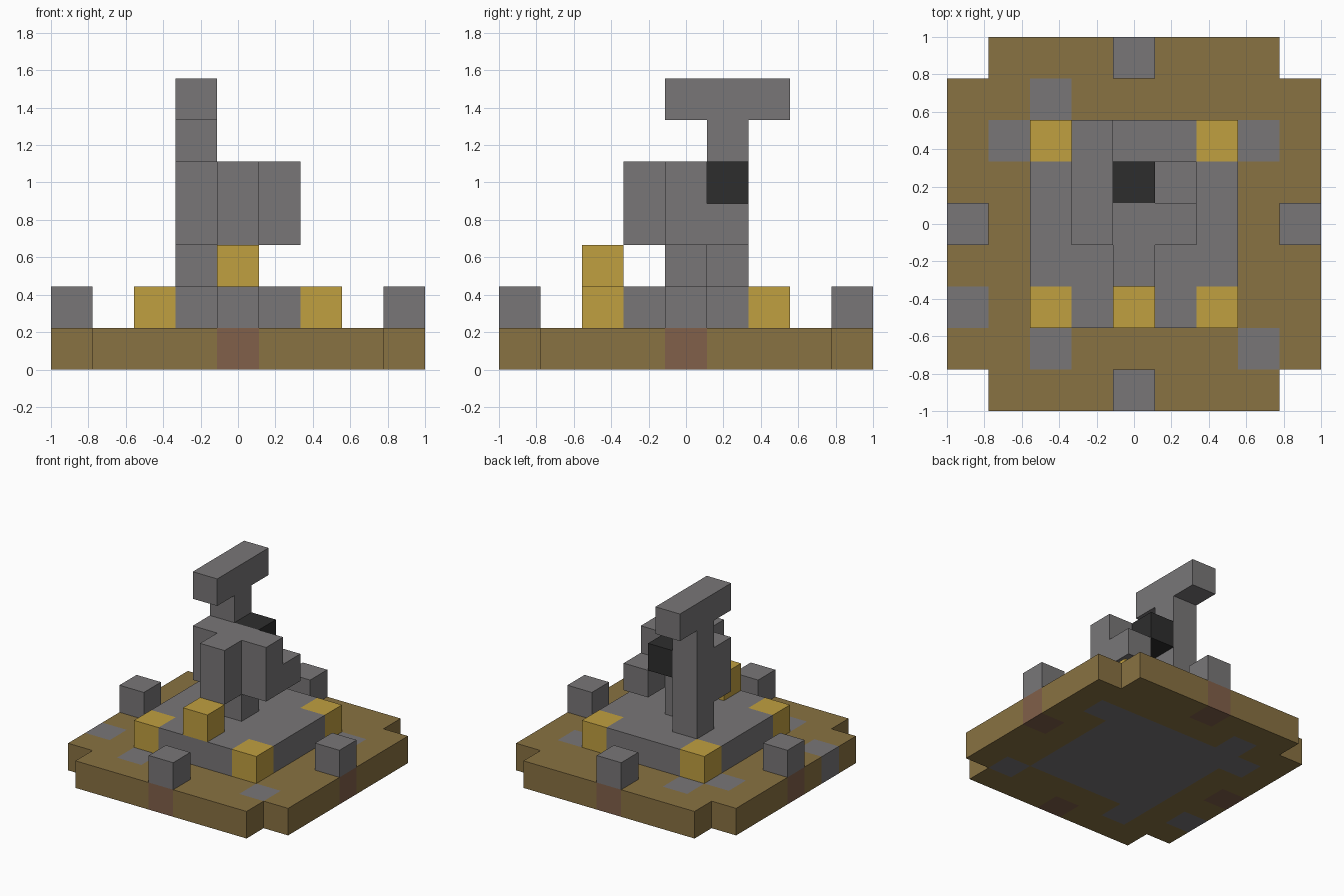
import bpy
import bmesh
from mathutils import Vector

if "Cube" in bpy.data.objects:
    bpy.data.objects.remove(bpy.data.objects["Cube"], do_unlink=True)

UNIT = 2 / 9  # edge of one block


def material(name, r, g, b):
    m = bpy.data.materials.new(name)
    m.use_nodes = True
    m.diffuse_color = (r, g, b, 1)
    bsdf = next(n for n in m.node_tree.nodes if n.type == "BSDF_PRINCIPLED")
    bsdf.inputs["Base Color"].default_value = (r, g, b, 1)
    return m


stone = material("stone_grey", 0.19, 0.183, 0.187)
earth = material("earth_brown", 0.25, 0.168, 0.054)
gold = material("gold", 0.53, 0.35, 0.051)
black = material("black", 0.027, 0.027, 0.027)
clay = material("clay_red", 0.22, 0.115, 0.068)

parts = {}   # part name -> (material, cells)
owner = {}   # cell -> part name, later parts replace earlier ones


def span(x, y, z):
    """Cells of a box; each argument is one index or a (first, last) pair."""
    rs = [range(a[0], a[1] + 1) if isinstance(a, tuple) else (a,) for a in (x, y, z)]
    return [(i, j, k) for i in rs[0] for j in rs[1] for k in rs[2]]


def part(name, mat, *boxes):
    parts[name] = mat
    for box in boxes:
        for cell in span(*box):
            owner[cell] = name


# Ground slab with notched corners, stone core and scattered stones
part("ground_slab", earth, ((-4, 4), (-3, 3), 0), ((-3, 3), (-4, 4), 0))
part("slab_core", stone, ((-2, 2), (-2, 2), 0))
part("scattered_stones", stone, (-2, 3, 0), (-3, 2, 0), (3, 2, 0),
     (-4, -2, 0), (-2, -3, 0), (3, -3, 0))

# Posts in the middle of each side, on clay footings
sides = [(0, -4), (4, 0), (0, 4), (-4, 0)]
part("clay_footings", clay, *[(x, y, 0) for x, y in sides])
for label, (x, y) in zip(("front", "left", "back", "right"), sides):
    part(label + "_post", stone, (x, y, 1))

# Raised platform with gold corners and a gold offering block
part("platform", stone, ((-2, 2), (-2, 2), 1))
part("gold_corners", gold, *[(x, y, 1) for x in (-2, 2) for y in (-2, 2)])
part("gold_block", gold, (0, -2, 2))

# Central figure
part("pedestal", stone, (0, 0, 2))
part("body", stone, ((-1, 1), 0, (3, 4)), (0, -1, (3, 4)))
part("rear_step", stone, (1, 1, 3))
part("dark_block", black, (0, 1, 4))
part("mast", stone, (-1, 1, (2, 5)))
part("top_beam", stone, (-1, (0, 2), 6))


def build(name, mat):
    """Mesh of the exposed block faces belonging to one part."""
    bm = bmesh.new()
    for cell in [c for c, n in owner.items() if n == name]:
        centre = Vector(cell) + Vector((0, 0, 0.5))
        for axis in range(3):
            for sign in (-1, 1):
                near = list(cell)
                near[axis] += sign
                if tuple(near) in owner:
                    continue
                n, u = Vector((0, 0, 0)), Vector((0, 0, 0))
                n[axis] = sign / 2
                u[(axis + 1) % 3] = 0.5
                v = n.cross(u) * 2
                corners = (-u - v, u - v, u + v, v - u)
                bm.faces.new([bm.verts.new((centre + n + c) * UNIT) for c in corners])
    bmesh.ops.remove_doubles(bm, verts=bm.verts, dist=UNIT / 100)
    mesh = bpy.data.meshes.new(name)
    bm.to_mesh(mesh)
    bm.free()
    mesh.materials.append(mat)
    bpy.context.collection.objects.link(bpy.data.objects.new(name, mesh))


for part_name, part_mat in parts.items():
    build(part_name, part_mat)
